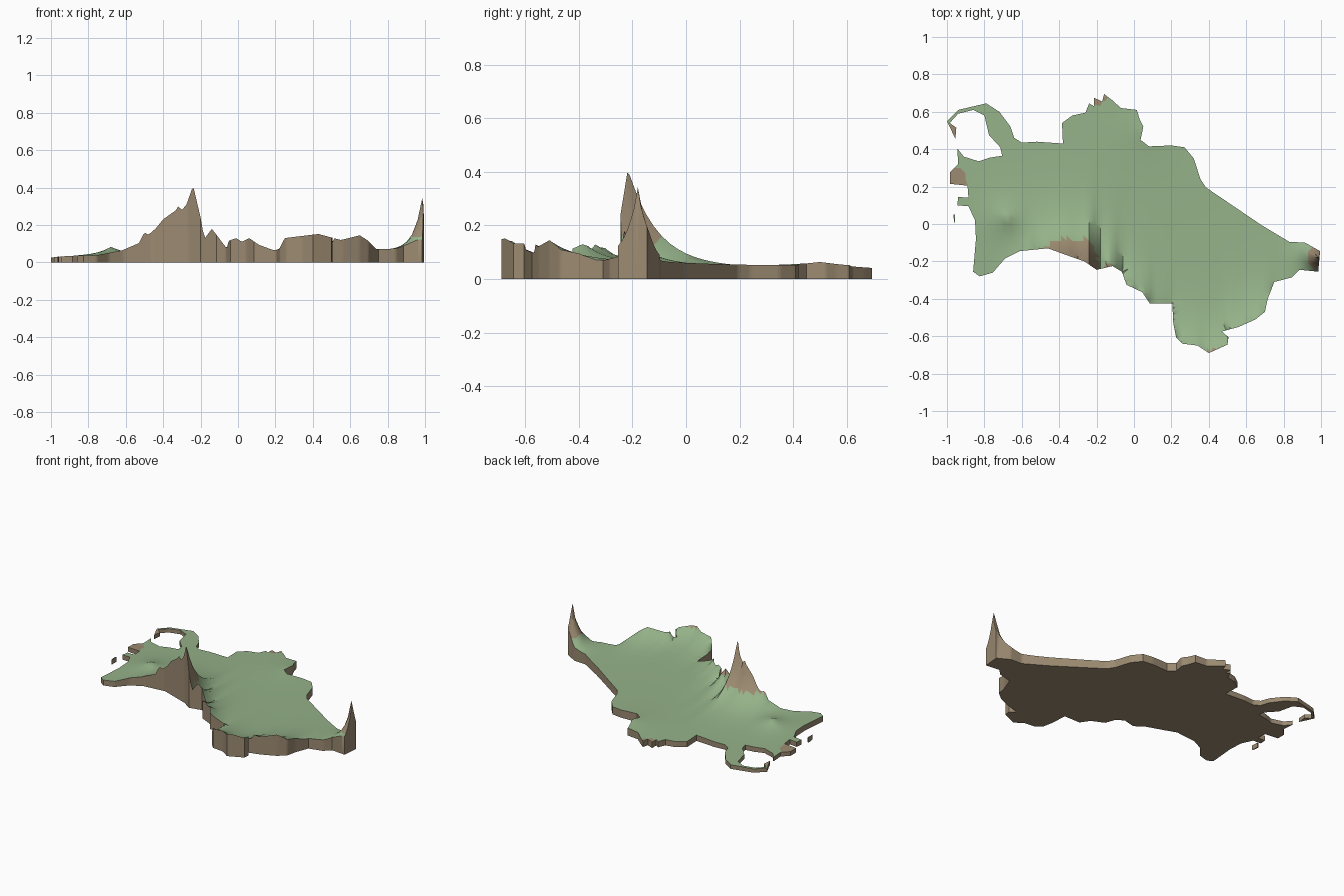
import bpy, math
from mathutils import Vector
from mathutils.geometry import delaunay_2d_cdt

if "Cube" in bpy.data.objects:
    bpy.data.objects.remove(bpy.data.objects["Cube"])

# ---- colours
def mat(name, rgb):
    m = bpy.data.materials.new(name)
    m.diffuse_color = (*rgb, 1)
    m.use_nodes = True
    m.node_tree.nodes["Principled BSDF"].inputs["Base Color"].default_value = m.diffuse_color
    return m

GREEN = mat("plain green", (0.30, 0.445, 0.25))
BROWN = mat("rock brown", (0.33, 0.255, 0.165))

# ---- land outline, clockwise: north side and east tip
NORTH = [(-1, .55), (-.94, .61), (-.79, .645), (-.72, .60), (-.66, .52), (-.64, .46),
         (-.60, .435), (-.52, .44), (-.38, .43), (-.385, .54), (-.33, .58), (-.26, .595),
         (-.24, .645), (-.215, .63), (-.215, .675), (-.17, .655), (-.16, .695), (-.12, .665),
         (-.07, .62), (.015, .61), (.03, .56), (.05, .52), (.035, .45), (.08, .415),
         (.20, .42), (.27, .41), (.32, .35), (.355, .24), (.385, .195), (.54, .09),
         (.68, -.005), (.83, -.095), (.915, -.10), (.995, -.145), (.985, -.255)]
# south side, westwards
SOUTH = [(.885, -.245), (.845, -.285), (.75, -.31), (.715, -.40), (.70, -.47), (.65, -.51),
         (.56, -.55), (.47, -.575), (.505, -.605), (.50, -.645), (.40, -.69), (.34, -.65),
         (.26, -.64), (.225, -.605), (.21, -.53), (.205, -.425), (.085, -.425), (.045, -.365),
         (-.04, -.325), (-.065, -.255), (-.115, -.225), (-.20, -.245), (-.265, -.20),
         (-.365, -.165), (-.46, -.13), (-.61, -.145), (-.69, -.185), (-.755, -.26),
         (-.825, -.28), (-.86, -.255)]
# west coast and the thin hook around the bay
WEST = [(-.845, -.08), (-.85, .02), (-.885, .095), (-.945, .10), (-.94, .145), (-.885, .14),
        (-.89, .205), (-.985, .215), (-.985, .275), (-.94, .32), (-.945, .405), (-.91, .36),
        (-.83, .335), (-.77, .355), (-.705, .365), (-.715, .41), (-.775, .475), (-.80, .58),
        (-.86, .61), (-.94, .59), (-.985, .54), (-.95, .515), (-.955, .455)]
COAST = NORTH + SOUTH + WEST

# ---- mountain skyline along the southern border: (x, height)
SKYLINE = [(-1, .02), (-.8, .03), (-.62, .06), (-.53, .10), (-.50, .16), (-.48, .145), (-.44, .18),
           (-.40, .23), (-.33, .28), (-.32, .30), (-.30, .28), (-.275, .31), (-.24, .41),
           (-.20, .24), (-.18, .125), (-.14, .18), (-.06, .075), (-.05, .115), (-.01, .13),
           (.02, .11), (.06, .13), (.11, .095), (.19, .065), (.22, .07), (.25, .13), (.33, .14),
           (.43, .152), (.55, .12), (.65, .145), (.69, .12), (.74, .07), (1, .07)]
# single hills: x, y, height, fall-off
HILLS = [(.985, -.18, .275, .045), (-.68, .03, .045, .08), (.05, .50, .02, .15)]
# bare rock patches on the low ground: x, y, radius
PATCHES = [(-.185, .67, .035), (-.945, .24, .055), (-.97, .49, .045)]

def skyline(x):
    for (x0, z0), (x1, z1) in zip(SKYLINE, SKYLINE[1:]):
        if x <= x1:
            return z0 + (z1 - z0) * max(0, (x - x0) / (x1 - x0))
    return SKYLINE[-1][1]

def south_edge(x):
    best = 1
    for (xa, ya), (xb, yb) in zip(COAST, COAST[1:] + COAST[:1]):
        if min(xa, xb) <= x <= max(xa, xb) and xa != xb:
            best = min(best, ya + (yb - ya) * (x - xa) / (xb - xa))
    return best

def height(x, y):
    base = .048 + .017 * x - .01 * y
    d = max(0, y - south_edge(x))
    z = base + max(0, skyline(x) - base) * math.exp(-d / .11)
    for hx, hy, h, r in HILLS:
        z += h * math.exp(-math.hypot(x - hx, y - hy) / r)
    return z

def slab(name, outline, step, grid):
    # finely divided border, counter-clockwise
    pts = outline[::-1]
    border = []
    for a, b in zip(pts, pts[1:] + pts[:1]):
        a, b = Vector(a), Vector(b)
        n = max(1, round((b - a).length / step))
        border += [a.lerp(b, i / n) for i in range(n)]
    n = len(border)
    # inner grid points
    inner = [Vector((i * grid, j * grid)) for i in range(-int(1 / grid), int(1 / grid) + 1)
             for j in range(-int(.7 / grid), int(.7 / grid) + 1)]
    inner += [Vector(h[:2]) for h in HILLS]
    vs, _, fs, *_ = delaunay_2d_cdt(border + inner, [(i, (i + 1) % n) for i in range(n)],
                                    [], 1, 1e-5)
    used = sorted({i for f in fs for i in f})
    new = {old: k for k, old in enumerate(used)}
    top = [tuple(new[i] for i in f) for f in fs]
    m = len(used)
    verts = [(vs[i].x, vs[i].y, height(*vs[i])) for i in used]
    verts += [(x, y, 0) for x, y, _ in verts]
    # underside and cliff walls
    under = [tuple(i + m for i in reversed(f)) for f in top]
    edges = {(f[k], f[(k + 1) % len(f)]) for f in top for k in range(len(f))}
    walls = [(b, a, a + m, b + m) for a, b in edges if (b, a) not in edges]
    me = bpy.data.meshes.new(name)
    me.from_pydata(verts, [], top + under + walls)
    me.materials.append(GREEN)
    me.materials.append(BROWN)
    # green on the low top surface, brown elsewhere
    for k, p in enumerate(me.polygons):
        c = p.center
        rock = c.z > .142 or any(math.hypot(c.x - x, c.y - y) < r for x, y, r in PATCHES)
        p.material_index = 1 if k >= len(top) or rock else 0
    me.update()
    ob = bpy.data.objects.new(name, me)
    bpy.context.collection.objects.link(ob)
    bpy.ops.object.select_all(action='DESELECT')
    ob.select_set(True)
    bpy.context.view_layer.objects.active = ob
    bpy.ops.object.shade_smooth_by_angle(angle=math.radians(40))

slab("relief_land", COAST, .012, .03)
slab("small_island", [(-.965, .05), (-.957, .05), (-.957, .0), (-.963, .02)], .02, .1)
